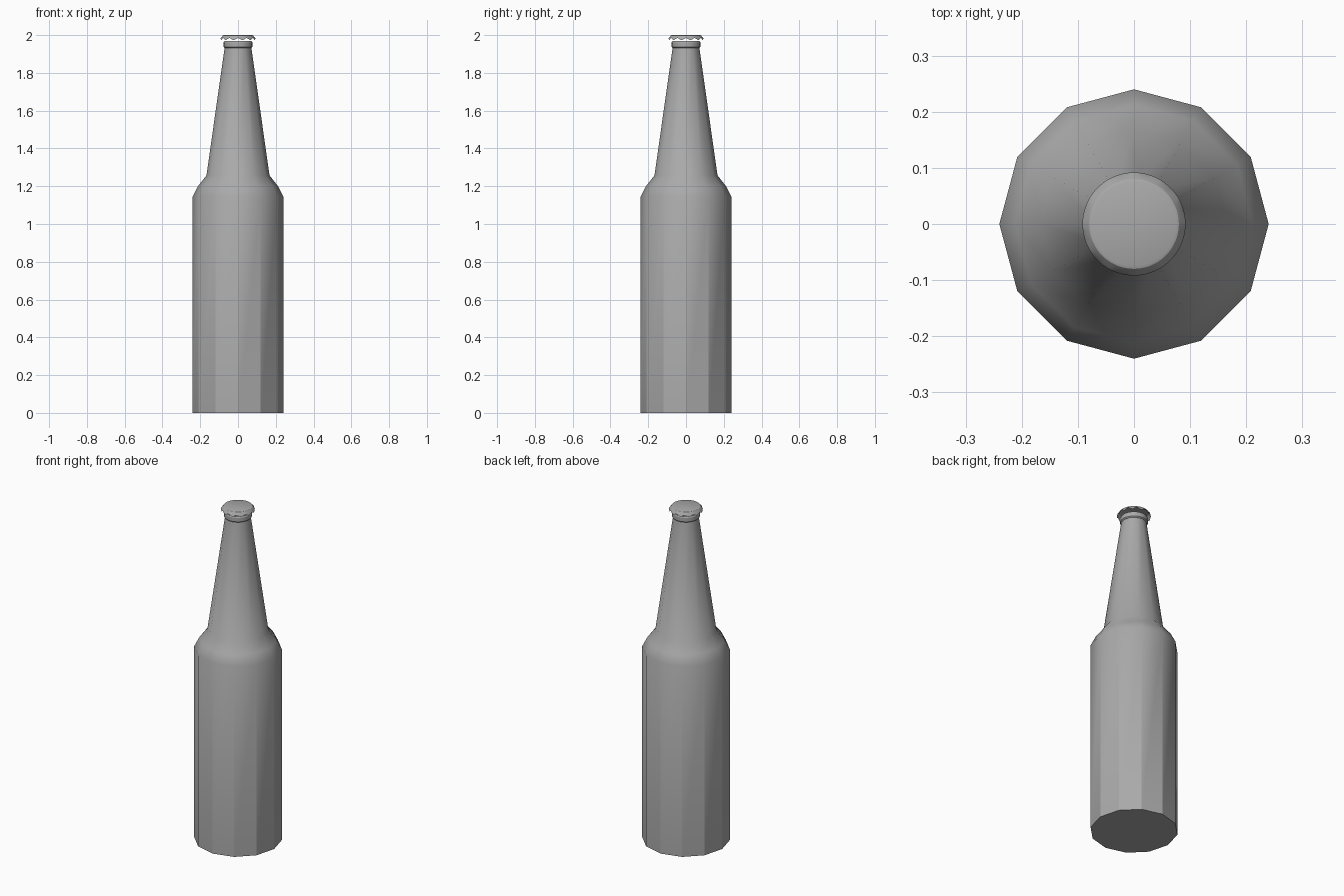
import bpy
import bmesh
from math import cos, sin, pi, radians

cube = bpy.data.objects.get("Cube")
if cube:
    bpy.data.objects.remove(cube, do_unlink=True)

GREY = (0.4, 0.4, 0.4, 1.0)
grey = bpy.data.materials.new("plain grey")
grey.use_nodes = True
grey.diffuse_color = GREY
grey.node_tree.nodes["Principled BSDF"].inputs["Base Color"].default_value = GREY


def lathe(name, profile, sides, cap_bottom=True, wave=None):
    """Spin (radius, height) points about z; wave(angle) lifts the first ring."""
    bm = bmesh.new()
    rings = []
    for level, (r, z) in enumerate(profile):
        ring = []
        for i in range(sides):
            a = 2 * pi * i / sides
            lift = wave(a) if wave and level == 0 else 0
            ring.append(bm.verts.new((r * cos(a), r * sin(a), z + lift)))
        rings.append(ring)
    for low, high in zip(rings, rings[1:]):
        for i in range(sides):
            j = (i + 1) % sides
            bm.faces.new((low[i], low[j], high[j], high[i]))
    bm.faces.new(rings[-1])
    if cap_bottom:
        bm.faces.new(rings[0][::-1])
    mesh = bpy.data.meshes.new(name)
    bm.to_mesh(mesh)
    bm.free()
    mesh.materials.append(grey)
    obj = bpy.data.objects.new(name, mesh)
    bpy.context.collection.objects.link(obj)
    # Just under the side angle: straight body stays faceted, taper is smooth
    bpy.ops.object.select_all(action="DESELECT")
    obj.select_set(True)
    bpy.context.view_layer.objects.active = obj
    bpy.ops.object.shade_smooth_by_angle(angle=radians(29.9))
    return obj


# Bottle: straight body, rounded shoulder, long tapered neck
lathe("bottle_body", [(0.24, 0), (0.24, 1.145), (0.212, 1.2),
                      (0.167, 1.257), (0.07, 1.938)], 12)

# Lip ring around the mouth
lathe("bottle_lip", [(0.07, 1.932), (0.076, 1.938), (0.076, 1.962),
                     (0.072, 1.968)], 24)

# Crimped cap: open shell with a scalloped lower edge
TEETH = 12
lathe("bottle_cap", [(0.092, 1.979), (0.087, 1.989), (0.08, 1.998), (0.075, 2.0)],
      TEETH * 4, cap_bottom=False, wave=lambda a: 0.006 * cos(TEETH * a))
